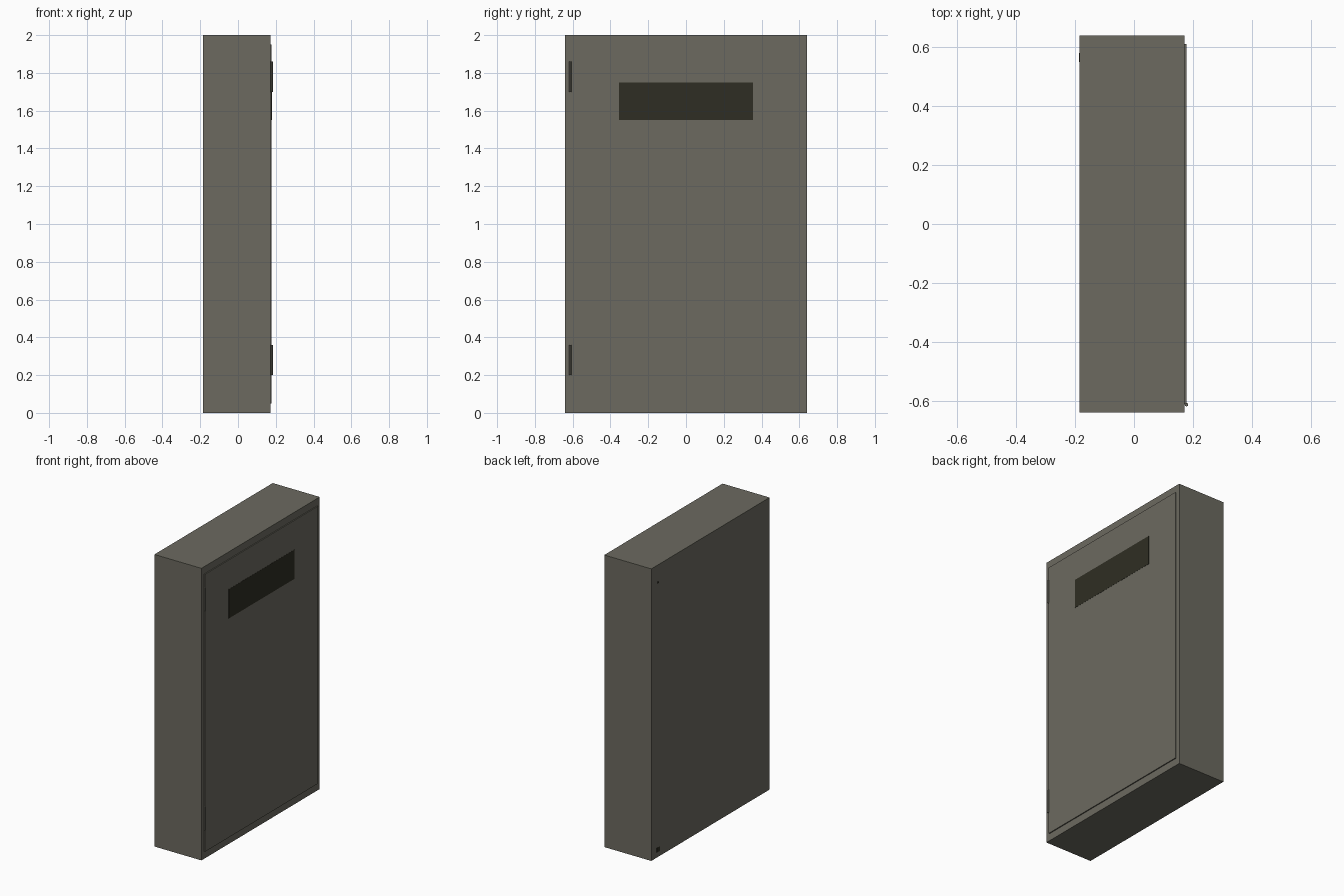
import bpy
import bmesh

if "Cube" in bpy.data.objects:
    bpy.data.objects.remove(bpy.data.objects["Cube"])


def material(name, rgb):
    m = bpy.data.materials.new(name)
    m.diffuse_color = (*rgb, 1.0)
    m.use_nodes = True
    m.node_tree.nodes["Principled BSDF"].inputs["Base Color"].default_value = m.diffuse_color
    return m


GREY = material("olive grey paint", (0.150, 0.144, 0.117))
DARK = material("dark window", (0.028, 0.027, 0.017))


def box(name, x, y, z, mat):
    """Box given by its (min, max) range on each axis."""
    bm = bmesh.new()
    bmesh.ops.create_cube(bm, size=1.0)
    for v in bm.verts:
        for i, (lo, hi) in enumerate((x, y, z)):
            v.co[i] = lo if v.co[i] < 0 else hi
    mesh = bpy.data.meshes.new(name)
    bm.to_mesh(mesh)
    bm.free()
    mesh.materials.append(mat)
    obj = bpy.data.objects.new(name, mesh)
    bpy.context.collection.objects.link(obj)
    return obj


# Cabinet housing
box("cabinet_body", (-0.185, 0.171), (-0.64, 0.64), (0.0, 2.0), GREY)

# Thin raised door on the +x side
box("door", (0.171, 0.178), (-0.61, 0.61), (0.05, 1.95), GREY)

# Dark window strip, nearly flush with the door
box("door_window", (0.176, 0.179), (-0.355, 0.355), (1.55, 1.75), DARK)

# Two slim hinge barrels along the door edge
for label, z0 in (("lower", 0.20), ("upper", 1.70)):
    bpy.ops.mesh.primitive_cylinder_add(
        vertices=8, radius=0.006, depth=0.16, location=(0.178, -0.613, z0 + 0.08))
    hinge = bpy.context.object
    hinge.name = label + "_hinge"
    hinge.data.materials.append(GREY)

# Small dark cable holes on the back panel
for label, z, r in (("lower", 0.05, 0.016), ("upper", 1.88, 0.006)):
    box(label + "_cable_hole", (-0.186, -0.184), (0.565 - r, 0.565 + r), (z - r, z + r), DARK)
